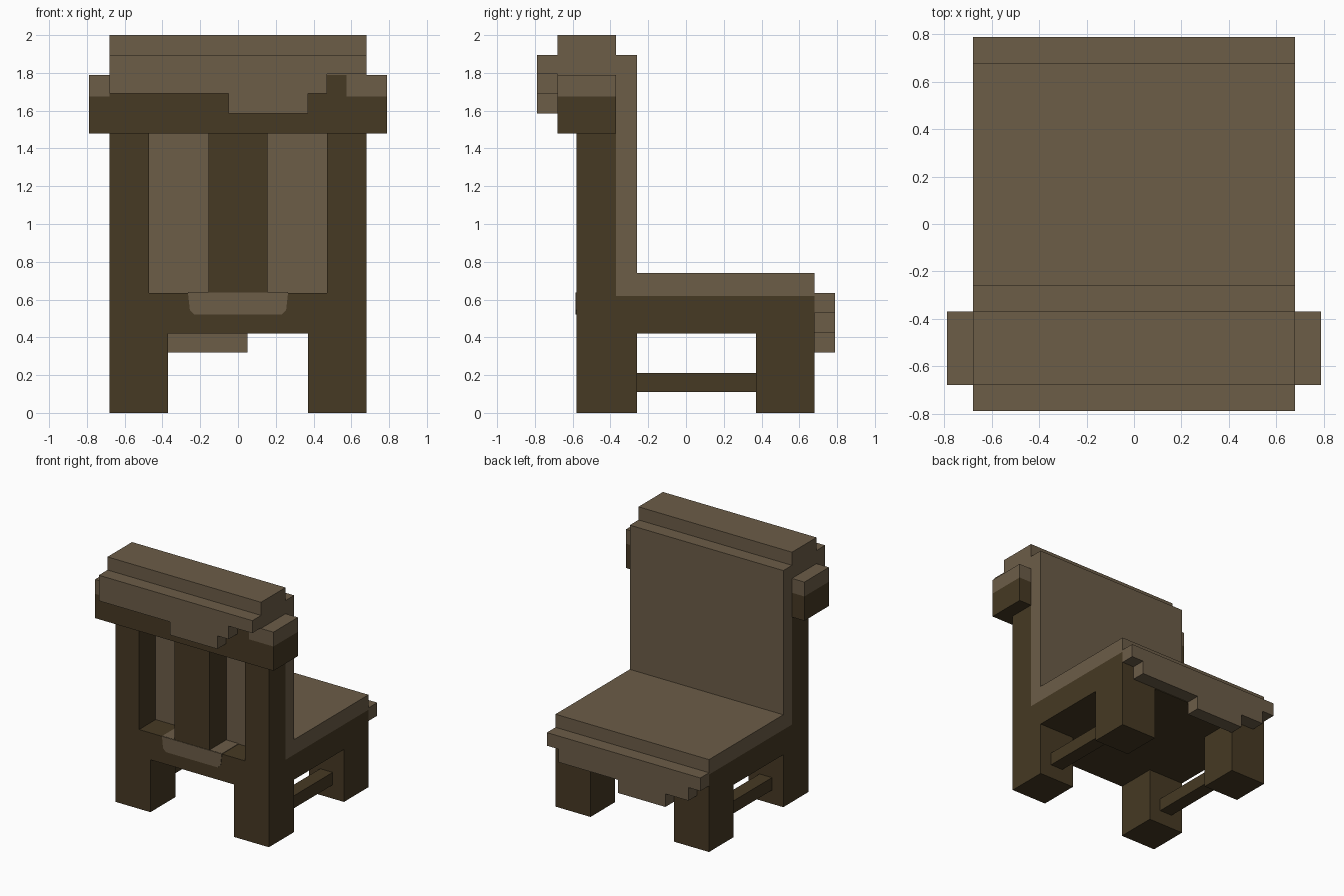
import bpy, bmesh
from mathutils import Vector

if "Cube" in bpy.data.objects:
    bpy.data.objects.remove(bpy.data.objects["Cube"])


def material(name, rgb):
    m = bpy.data.materials.new(name)
    m.diffuse_color = (*rgb, 1.0)
    m.use_nodes = True
    m.node_tree.nodes["Principled BSDF"].inputs["Base Color"].default_value = m.diffuse_color
    return m


LIGHT = material("light_brown", (0.150, 0.109, 0.064))
DARK = material("dark_brown", (0.061, 0.041, 0.017))


def finish(name, bm, mats):
    bmesh.ops.recalc_face_normals(bm, faces=bm.faces[:])
    me = bpy.data.meshes.new(name)
    bm.to_mesh(me)
    bm.free()
    for m in mats:
        me.materials.append(m)
    ob = bpy.data.objects.new(name, me)
    bpy.context.collection.objects.link(ob)
    return ob


def box(name, x, y, z, mat, cuts=(), light_rule=None):
    """Box from ranges; optional (axis, position) cuts and a rule for light faces."""
    bm = bmesh.new()
    bmesh.ops.create_cube(bm, size=1.0)
    for v in bm.verts:
        v.co = Vector([r[0] if c < 0 else r[1] for c, r in zip(v.co, (x, y, z))])
    for axis, pos in cuts:
        p, n = Vector((0, 0, 0)), Vector((0, 0, 0))
        p[axis], n[axis] = pos, 1
        bmesh.ops.bisect_plane(bm, geom=bm.verts[:] + bm.edges[:] + bm.faces[:],
                               plane_co=p, plane_no=n)
    if light_rule:
        for f in bm.faces:
            f.material_index = int(light_rule(f.calc_center_median()))
    return finish(name, bm, [mat, LIGHT] if light_rule else [mat])


def prism(name, profile, axis, lo, hi, mat):
    """Extrude a flat profile along x (points are y, z) or y (points are x, z)."""
    bm = bmesh.new()
    put = (lambda a, b: (lo, a, b)) if axis == "x" else (lambda a, b: (a, lo, b))
    face = bm.faces.new([bm.verts.new(put(a, b)) for a, b in profile])
    ext = bmesh.ops.extrude_face_region(bm, geom=[face])
    vec = (hi - lo, 0, 0) if axis == "x" else (0, hi - lo, 0)
    bmesh.ops.translate(bm, vec=vec,
                        verts=[v for v in ext["geom"] if isinstance(v, bmesh.types.BMVert)])
    return finish(name, bm, [mat])


# Legs, back posts and side stretchers, mirrored left and right
for side, s in (("left", -1), ("right", 1)):
    def span(a, b):
        return tuple(sorted((s * a, s * b)))
    box(f"back_leg_{side}", span(0.37, 0.68), (-0.58, -0.26), (0, 0.42), DARK)
    box(f"front_leg_{side}", span(0.37, 0.68), (0.37, 0.68), (0, 0.42), DARK)
    box(f"stretcher_{side}", span(0.47, 0.58), (-0.26, 0.37), (0.11, 0.21), DARK)
    box(f"back_post_{side}", span(0.47, 0.68), (-0.58, -0.37), (0.635, 1.48), DARK)

# Seat frame, with a raised rear rail carrying the slat
prism("seat_frame", [(-0.58, 0.42), (0.68, 0.42), (0.68, 0.62), (-0.37, 0.62),
                     (-0.37, 0.635), (-0.58, 0.635)], "x", -0.68, 0.68, DARK)
box("center_slat", (-0.155, 0.155), (-0.58, -0.37), (0.635, 1.48), DARK)

# Cloth patch painted on the rear rail
prism("rear_patch", [(-0.265, 0.637), (-0.255, 0.545), (-0.23, 0.52), (0.23, 0.52),
                     (0.255, 0.545), (0.265, 0.637)], "y", -0.584, -0.579, LIGHT)
for side, x in (("left", (-0.265, -0.155)), ("right", (0.155, 0.265))):
    box(f"rail_top_patch_{side}", x, (-0.58, -0.37), (0.635, 0.639), LIGHT)

# L-shaped seat and back cover
prism("cover", [(-0.37, 0.62), (0.68, 0.62), (0.68, 0.74), (-0.26, 0.74),
                (-0.26, 1.895), (-0.37, 1.895)], "x", -0.68, 0.68, LIGHT)

# Head rail with light upper ends, and the cover folded over it
box("head_rail", (-0.79, 0.79), (-0.68, -0.37), (1.48, 1.79), DARK,
    cuts=((2, 1.675), (0, -0.68), (0, 0.575)),
    light_rule=lambda c: c.z > 1.675 and (c.x < -0.68 or c.x > 0.575))
box("cover_fold", (-0.68, 0.68), (-0.68, -0.37), (1.79, 2.0), LIGHT)

# Ragged hanging flaps behind the head rail and in front of the seat
prism("rear_flap", [(-0.68, 1.895), (-0.68, 1.69), (-0.05, 1.69), (-0.05, 1.585),
                    (0.37, 1.585), (0.37, 1.69), (0.47, 1.69), (0.47, 1.795),
                    (0.68, 1.795), (0.68, 1.895)], "y", -0.79, -0.68, LIGHT)
prism("front_flap", [(0.68, 0.635), (0.68, 0.53), (0.575, 0.53), (0.575, 0.425),
                     (0.05, 0.425), (0.05, 0.32), (-0.37, 0.32), (-0.37, 0.425),
                     (-0.575, 0.425), (-0.575, 0.53), (-0.68, 0.53), (-0.68, 0.635)],
      "y", 0.68, 0.79, LIGHT)
